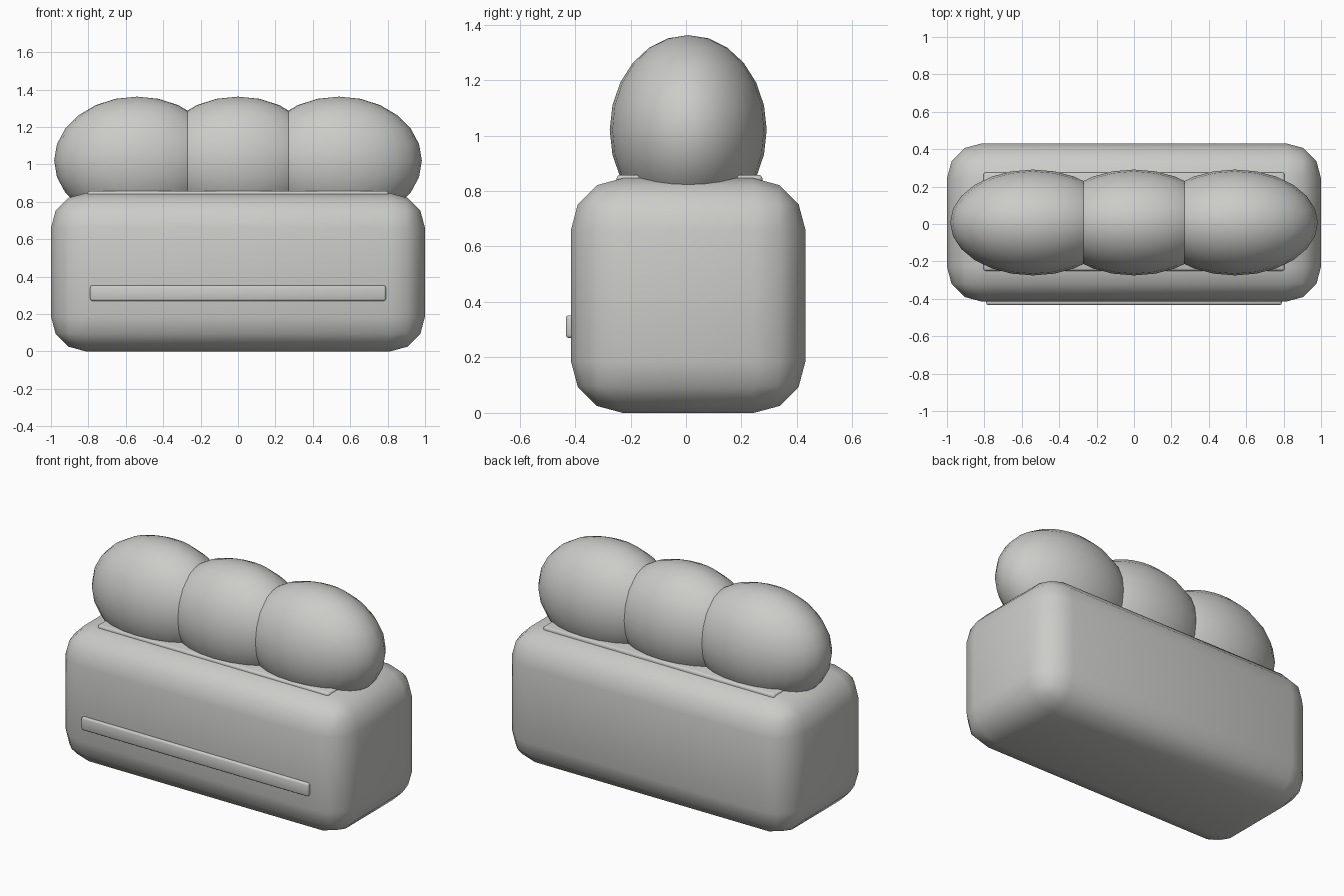
import bpy

cube = bpy.data.objects.get("Cube")
if cube:
    bpy.data.objects.remove(cube, do_unlink=True)

MID_Y = 0.008  # depth centre shared by body and cushions

grey = bpy.data.materials.new("warm_grey")
grey.use_nodes = True
grey.diffuse_color = (0.6, 0.6, 0.58, 1)
grey.node_tree.nodes["Principled BSDF"].inputs["Base Color"].default_value = grey.diffuse_color


def finish(obj, name):
    obj.name = obj.data.name = name
    obj.data.materials.append(grey)
    bpy.ops.object.transform_apply(location=False, rotation=False, scale=True)
    bpy.ops.object.shade_smooth()
    return obj


def rounded_box(name, low, high, radius, segments):
    """Box between two corners with rounded edges."""
    centre = [(a + b) / 2 for a, b in zip(low, high)]
    bpy.ops.mesh.primitive_cube_add(size=1, location=centre)
    obj = bpy.context.object
    obj.scale = [b - a for a, b in zip(low, high)]
    finish(obj, name)
    bevel = obj.modifiers.new("rounding", 'BEVEL')
    bevel.width = radius
    bevel.segments = segments
    bevel.limit_method = 'NONE'
    return obj


# Main body block
rounded_box("body", (-1, MID_Y - 0.423, 0), (1, MID_Y + 0.423, 0.846), 0.187, 3)

# Thin plate under the cushions
rounded_box("top_plate", (-0.805, -0.25, 0.8), (0.805, 0.275, 0.858), 0.012, 2)

# Trim bar across the front
rounded_box("front_bar", (-0.79, -0.433, 0.27), (0.79, -0.39, 0.352), 0.01, 2)

# Row of three overlapping egg-shaped cushions
for side, x in (("right", -0.54), ("middle", 0), ("left", 0.54)):
    bpy.ops.mesh.primitive_uv_sphere_add(segments=24, ring_count=12, radius=1,
                                         location=(x, MID_Y, 1.02))
    ball = bpy.context.object
    ball.scale = (0.443, 0.283, 0.342)
    finish(ball, side + "_cushion")
